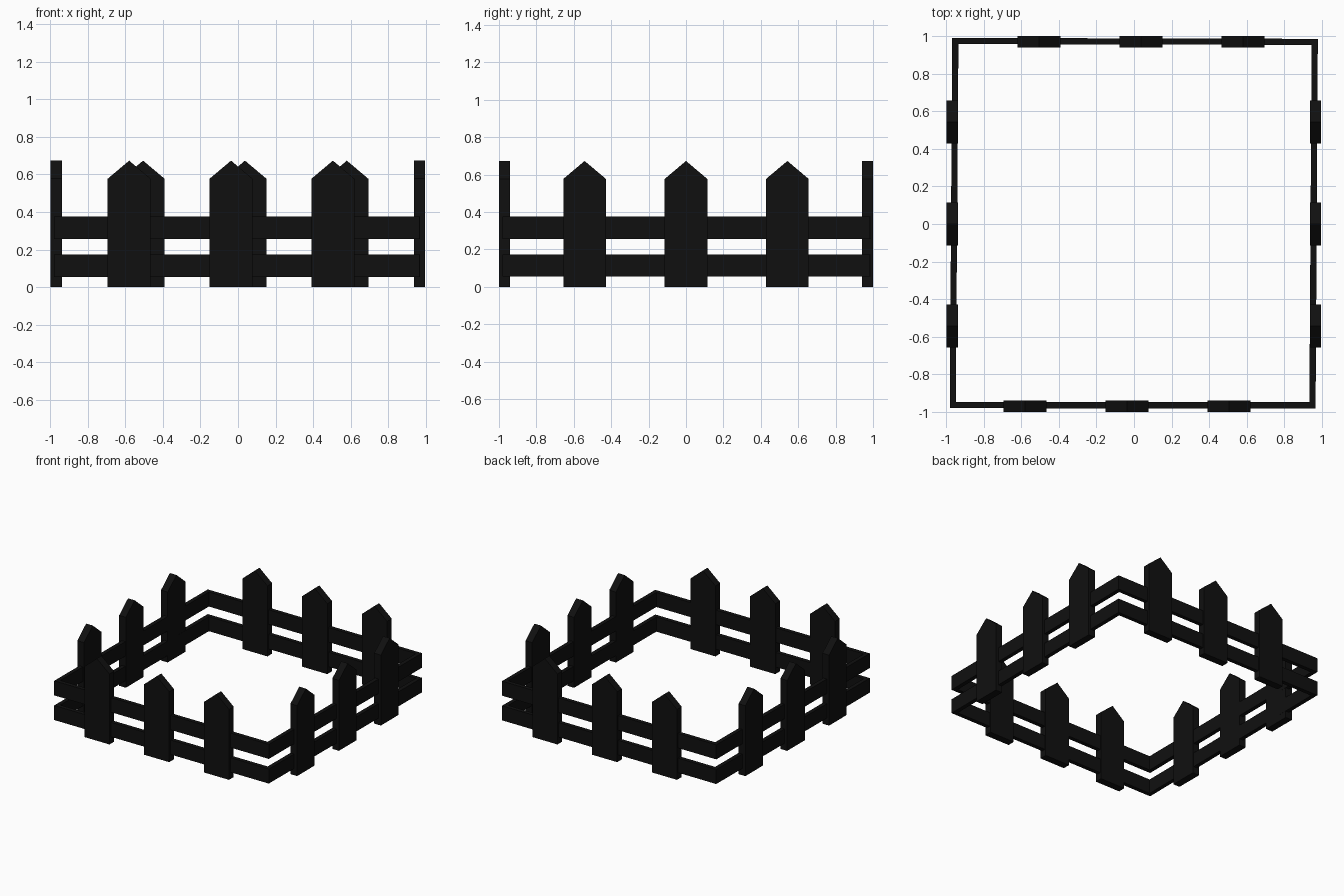
import bpy, bmesh
from math import radians
from mathutils import Matrix

if "Cube" in bpy.data.objects:
    bpy.data.objects.remove(bpy.data.objects["Cube"])

mat = bpy.data.materials.new("black_paint")
mat.diffuse_color = (0.005, 0.005, 0.005, 1)
mat.use_nodes = True
mat.node_tree.nodes["Principled BSDF"].inputs["Base Color"].default_value = mat.diffuse_color


def finish(name, bm):
    bmesh.ops.recalc_face_normals(bm, faces=bm.faces)
    mesh = bpy.data.meshes.new(name)
    bm.to_mesh(mesh)
    bm.free()
    mesh.materials.append(mat)
    obj = bpy.data.objects.new(name, mesh)
    bpy.context.collection.objects.link(obj)
    return obj


def picket(name, x, y, angle):
    # pointed board: outline in XZ, extruded through its thickness
    w, t = 0.114, 0.06
    bm = bmesh.new()
    outline = [(-w, 0), (w, 0), (w, 0.577), (0, 0.673), (-w, 0.577)]
    face = bm.faces.new([bm.verts.new((px, -t / 2, pz)) for px, pz in outline])
    ext = bmesh.ops.extrude_face_region(bm, geom=[face])
    verts = [v for v in ext["geom"] if isinstance(v, bmesh.types.BMVert)]
    bmesh.ops.translate(bm, verts=verts, vec=(0, t, 0))
    obj = finish(name, bm)
    obj.matrix_world = Matrix.Translation((x, y, 0)) @ Matrix.Rotation(radians(angle), 4, 'Z')


def rail_loop(name, z0, z1):
    # closed mitred rail running round all four sides
    outer = [(-0.980, -0.980), (0.966, -0.981), (0.978, 0.985), (-0.967, 0.990)]
    inner = [(-0.948, -0.947), (0.933, -0.948), (0.945, 0.953), (-0.934, 0.957)]
    bm = bmesh.new()
    rings = [[bm.verts.new((x, y, z)) for x, y in pts]
             for pts, z in ((outer, z0), (outer, z1), (inner, z1), (inner, z0))]
    for a, b in zip(rings, rings[1:] + rings[:1]):
        for i in range(4):
            j = (i + 1) % 4
            bm.faces.new((a[i], a[j], b[j], b[i]))
    finish(name, bm)


# pickets, three per side
for i, off in enumerate((-0.542, 0, 0.542), 1):
    picket(f"front_picket_{i}", off - 0.037, -0.970, 0)
    picket(f"back_picket_{i}", off + 0.037, 0.970, 180)
    picket(f"left_picket_{i}", -0.967, off, -90)
    picket(f"right_picket_{i}", 0.965, off, 90)

# horizontal rails
rail_loop("lower_rail", 0.055, 0.174)
rail_loop("upper_rail", 0.257, 0.376)
